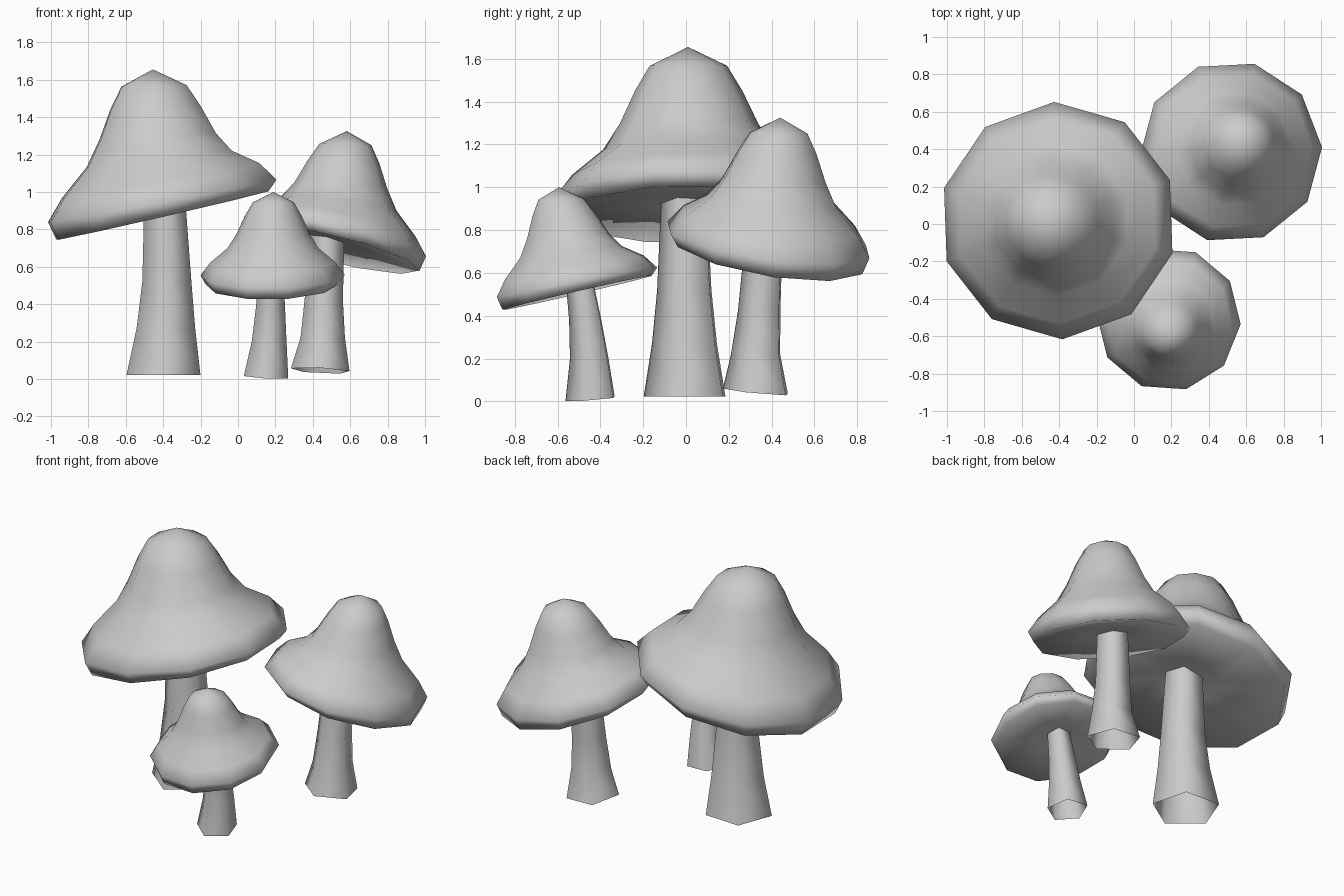
import bpy
import bmesh
import math

cube = bpy.data.objects.get("Cube")
if cube:
    bpy.data.objects.remove(cube, do_unlink=True)

grey = bpy.data.materials.new("mushroom_grey")
grey.use_nodes = True
GREY = (0.6, 0.6, 0.6, 1)
grey.diffuse_color = GREY
grey.node_tree.nodes["Principled BSDF"].inputs["Base Color"].default_value = GREY

# Cap profile: radius, height above the brim, share of the tilt
CAP = [(0.285, 0.875, 0.1), (0.395, 0.71, 0.15), (0.51, 0.49, 0.25),
       (0.635, 0.32, 0.5), (0.865, 0.155, 0.78), (1, 0, 0.82),
       (0.93, -0.11, 1), (0.3, -0.04, 1)]


def add_ring(bm, center, radius, slope, sides, phase):
    """Regular ring of vertices, sheared upwards along the slope."""
    ring = []
    for i in range(sides):
        a = math.radians(phase) + math.tau * i / sides
        dx, dy = radius * math.cos(a), radius * math.sin(a)
        z = center[2] + slope[0] * dx + slope[1] * dy
        ring.append(bm.verts.new((center[0] + dx, center[1] + dy, z)))
    return ring


def bridge(bm, upper, lower):
    n = len(upper)
    for i in range(n):
        j = (i + 1) % n
        bm.faces.new((upper[i], lower[i], lower[j], upper[j]))


def finish(bm, name):
    bm.normal_update()
    for face in bm.faces:
        face.smooth = True
    mesh = bpy.data.meshes.new(name)
    bm.to_mesh(mesh)
    bm.free()
    mesh.materials.append(grey)
    bpy.context.collection.objects.link(bpy.data.objects.new(name, mesh))


def make_cap(name, brim, apex, radius, slope, phase):
    """Ten-sided bell whose rings lean and drift from brim to apex."""
    bm = bmesh.new()
    height = apex[2] - brim[2]
    rings = []
    for r, h, tilt in CAP:
        t = max(h, 0)
        center = (brim[0] + (apex[0] - brim[0]) * t,
                  brim[1] + (apex[1] - brim[1]) * t, brim[2] + height * h)
        rings.append(add_ring(bm, center, r * radius,
                              [s * tilt for s in slope], 10, phase))
    for upper, lower in zip(rings, rings[1:]):
        bridge(bm, upper, lower)
    tip = bm.verts.new(apex)
    for i in range(10):
        bm.faces.new((tip, rings[0][i], rings[0][(i + 1) % 10]))
    bm.faces.new(rings[-1][::-1])
    finish(bm, name)


def make_stem(name, sections, foot_slope):
    """Five-sided open stem; sections run from foot to top."""
    bm = bmesh.new()
    rings = []
    for i, (x, y, z, r) in enumerate(sections):
        slope = foot_slope if i == 0 else (0, 0)
        rings.append(add_ring(bm, (x, y, z), r, slope, 5, 51))
    for lower, upper in zip(rings, rings[1:]):
        bridge(bm, upper, lower)
    finish(bm, name)


# Large mushroom
make_cap("large_cap", (-0.405, 0.018, 0.952), (-0.455, 0.01, 1.655),
         0.635, (0.23, 0.015), 92)
make_stem("large_stem", [(-0.395, 0.01, 0.022, 0.208),
                         (-0.383, 0.006, 0.27, 0.165),
                         (-0.378, 0.003, 0.52, 0.138),
                         (-0.39, 0, 0.97, 0.115)], (0, 0))

# Medium mushroom
make_cap("medium_cap", (0.518, 0.385, 0.755), (0.582, 0.44, 1.325),
         0.488, (-0.24, -0.16), 3)
make_stem("medium_stem", [(0.442, 0.337, 0.045, 0.165),
                          (0.455, 0.335, 0.22, 0.125),
                          (0.46, 0.35, 0.42, 0.108),
                          (0.48, 0.372, 0.77, 0.095)], (-0.05, -0.09))

# Small mushroom
make_cap("small_cap", (0.185, -0.509, 0.556), (0.19, -0.593, 1.0),
         0.386, (0.02, 0.23), -4)
make_stem("small_stem", [(0.152, -0.438, 0.012, 0.125),
                         (0.168, -0.444, 0.2, 0.098),
                         (0.175, -0.464, 0.38, 0.082),
                         (0.178, -0.492, 0.56, 0.07)], (-0.05, 0.08))
